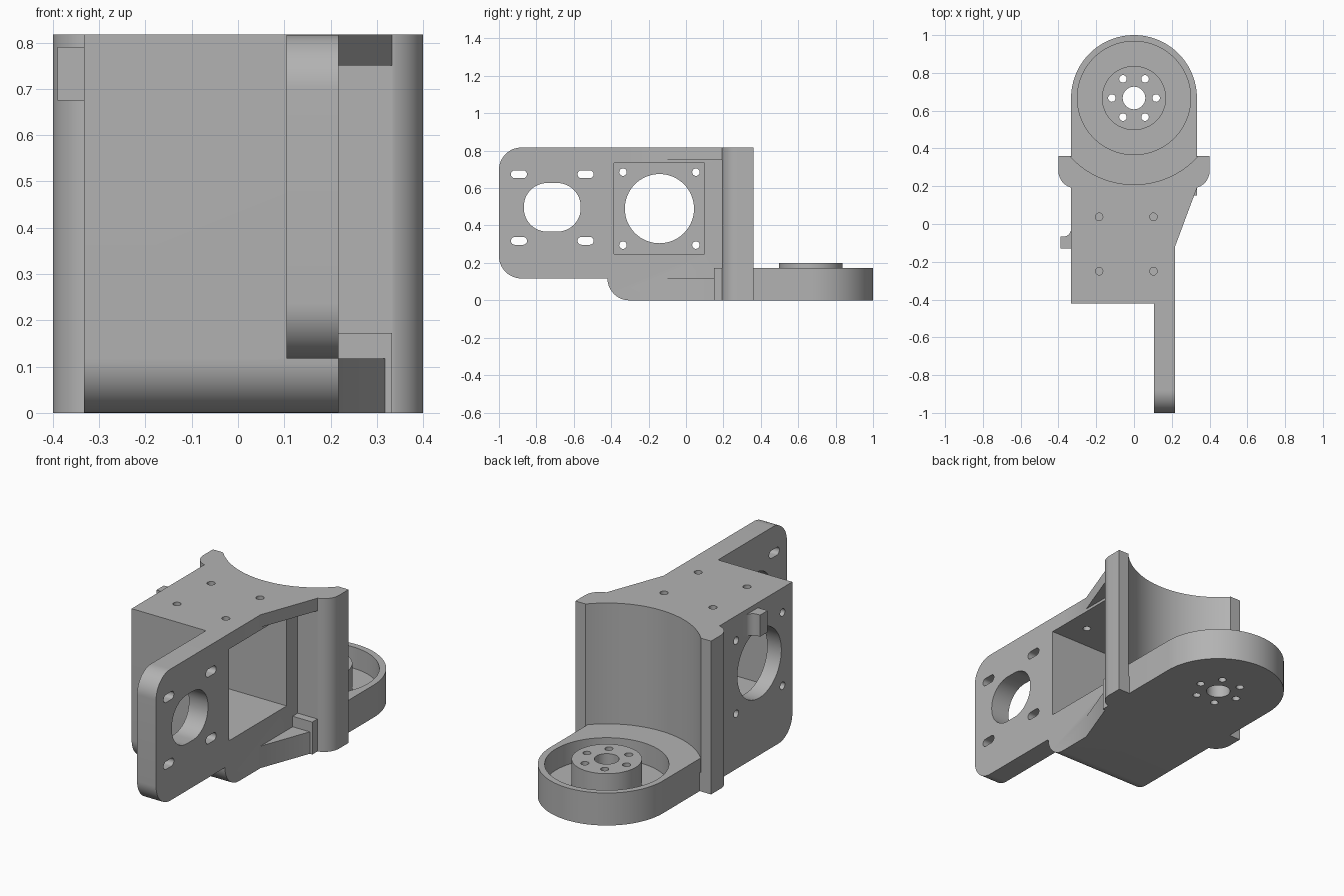
import bpy, bmesh
from math import sin, cos, radians

if "Cube" in bpy.data.objects:
    bpy.data.objects.remove(bpy.data.objects["Cube"])

grey = bpy.data.materials.new("plain grey")
grey.use_nodes = True
grey.diffuse_color = (0.45, 0.45, 0.45, 1)
grey.node_tree.nodes["Principled BSDF"].inputs["Base Color"].default_value = grey.diffuse_color


def arc(cx, cy, r, start, end, n=16):
    return [(cx + r * cos(radians(start + (end - start) * i / n)),
             cy + r * sin(radians(start + (end - start) * i / n))) for i in range(n + 1)]


def circle(cx, cy, r, n=64):
    return arc(cx, cy, r, 0, 360, n)[:-1]


def rounded(cx, cy, w, h, r, n=12):
    pts = []
    for sx, sy, a in ((1, 1, 0), (-1, 1, 90), (-1, -1, 180), (1, -1, 270)):
        pts += arc(cx + sx * (w / 2 - r), cy + sy * (h / 2 - r), r, a, a + 90, n)
    return pts


def rect(x0, x1, y0, y1):
    return [(x0, y0), (x1, y0), (x1, y1), (x0, y1)]


def prism(name, pts, axis, low, high):
    """Extrude a flat outline along x (outline in y, z) or along z (outline in x, y)."""
    place = (lambda p, d: (d, *p)) if axis == "x" else (lambda p, d: (*p, d))
    bm = bmesh.new()
    verts = [bm.verts.new(place(p, low)) for p in pts]
    bm.faces.new(verts)
    top = bmesh.ops.extrude_face_region(bm, geom=bm.faces[:])
    for v in top["geom"]:
        if isinstance(v, bmesh.types.BMVert):
            v.co["xyz".index(axis)] = high
    bmesh.ops.remove_doubles(bm, verts=bm.verts[:], dist=1e-5)
    bmesh.ops.recalc_face_normals(bm, faces=bm.faces[:])
    mesh = bpy.data.meshes.new(name)
    bm.to_mesh(mesh)
    bm.free()
    mesh.materials.append(grey)
    obj = bpy.data.objects.new(name, mesh)
    bpy.context.collection.objects.link(obj)
    return obj


def combine(target, tool, operation):
    mod = target.modifiers.new("combine", "BOOLEAN")
    mod.operation, mod.solver, mod.object = operation, "EXACT", tool
    bpy.context.view_layer.objects.active = target
    bpy.ops.object.modifier_apply(modifier=mod.name)
    bpy.data.objects.remove(tool)


def add(*args):
    combine(bracket, prism(*args), "UNION")


def cut(pts, axis, low, high):
    combine(bracket, prism("cutter", pts, axis, low, high), "DIFFERENCE")


TOP, SIDE, FACE = 0.817, 0.333, 0.217

# Motor housing with rounded lower front edge
housing = arc(-0.303, 0.117, 0.117, 180, 270) + [(0.2, 0), (0.2, TOP), (-0.42, TOP)]
bracket = prism("bracket", housing, "x", -SIDE, FACE)

# Forward mounting plate with rounded front corners
plate = arc(-0.88, TOP - 0.12, 0.12, 90, 180) + arc(-0.88, 0.237, 0.12, 180, 270)
add("mounting_plate", plate + [(-0.3, 0.117), (-0.3, TOP)], "x", 0.105, FACE)

# Rear flange with rounded shoulders
flange = (arc(-0.31, 0.28, 0.09, 180, 255) + arc(0.31, 0.28, 0.09, 285, 360)
          + [(0.4, 0.36), (-0.4, 0.36)])
add("rear_flange", flange, "z", 0, TOP)

# Sloping gussets between housing and flange
for low, high in ((0, 0.117), (0.75, TOP)):
    add("gusset", [(0.15, -0.12), (FACE, -0.12), (SIDE, 0.19), (SIDE, 0.25), (0.15, 0.25)],
        "z", low, high)

# Concave saddle in the rear flange
cut(circle(0, 0.667, 0.458, 128), "z", 0.1, 1)

# Round-ended base, its recess and the hub
add("base", [(-SIDE, 0.15), (SIDE, 0.15)] + arc(0, 0.667, SIDE, 0, 180, 48), "z", 0, 0.173)
cut(circle(0, 0.667, 0.3, 96), "z", 0.06, 1)
add("hub", circle(0, 0.667, 0.17), "z", 0.03, 0.2)
cut(circle(0, 0.667, 0.06, 40), "z", -1, 1)
for i in range(6):
    a = radians(60 * i)
    cut(circle(0.117 * cos(a), 0.667 + 0.117 * sin(a), 0.02, 20), "z", -1, 1)

# Square motor pocket, shaft opening and screw holes
cut(rect(-0.385, 0.1, 0.247, 0.735), "x", -0.25, 1)
cut(circle(-0.142, 0.49, 0.185), "x", -1, 0)
for y in (-0.337, 0.053):
    for z in (0.295, 0.685):
        cut(circle(y, z, 0.02, 20), "x", -1, 0)
for x in (-0.185, 0.103):
    for y in (-0.25, 0.038):
        cut(circle(x, y, 0.02, 20), "z", 0.5, 1)

# Plate opening and adjusting slots
cut(rounded(-0.715, 0.497, 0.304, 0.26, 0.125), "x", 0, 1)
for y in (-0.893, -0.537):
    for z in (0.318, 0.674):
        cut(rounded(y, z, 0.086, 0.042, 0.0205, 6), "x", 0, 1)

# Small cable hook on the side wall
hook = ([(-0.3, -0.13), (-0.39, -0.13), (-0.39, -0.067), (-0.375, -0.067)]
        + arc(-0.375, -0.025, 0.042, 270, 360, 8) + [(-0.3, -0.025)])
add("cable_hook", hook, "z", 0.675, 0.79)

bpy.ops.object.select_all(action="DESELECT")
bracket.select_set(True)
bpy.context.view_layer.objects.active = bracket
bpy.ops.object.shade_smooth_by_angle(angle=radians(30))
